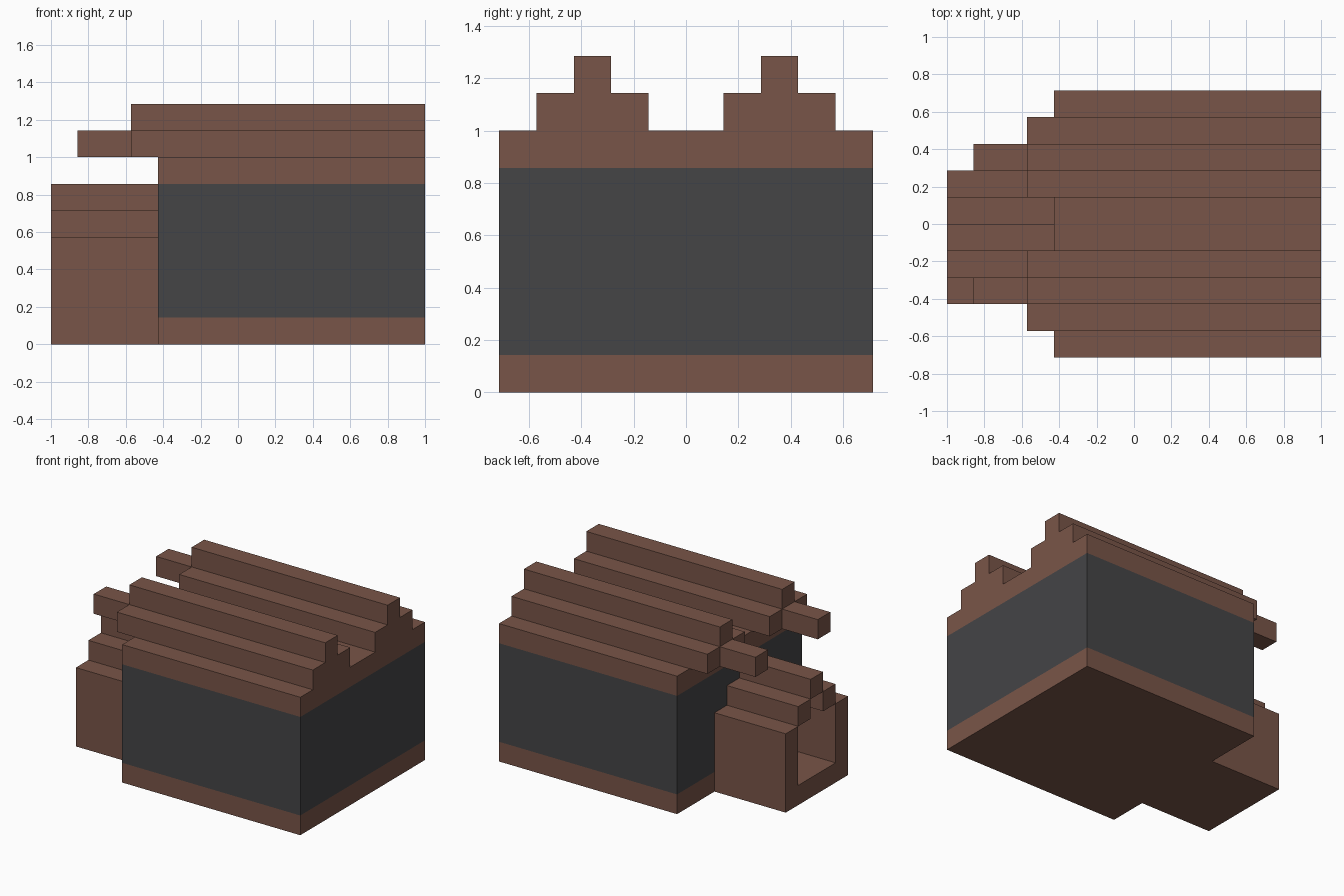
import bpy

cube = bpy.data.objects.get("Cube")
if cube:
    bpy.data.objects.remove(cube, do_unlink=True)

U = 1 / 7  # one block


def material(name, rgb):
    m = bpy.data.materials.new(name)
    m.use_nodes = True
    color = (*rgb, 1)
    m.diffuse_color = color
    m.node_tree.nodes["Principled BSDF"].inputs["Base Color"].default_value = color
    return m


brown = material("brown wood", (0.191, 0.091, 0.065))
gray = material("dark gray wall", (0.059, 0.059, 0.062))


def prism(name, profile, x0, x1, mat):
    """Extrude a (y, z) profile along x; all sizes are in blocks."""
    n = len(profile)
    verts = [(x * U, y * U, z * U) for x in (x0, x1) for y, z in profile]
    faces = [tuple(reversed(range(n))), tuple(range(n, 2 * n))]
    faces += [(i, (i + 1) % n, (i + 1) % n + n, i + n) for i in range(n)]
    mesh = bpy.data.meshes.new(name)
    mesh.from_pydata(verts, [], faces)
    mesh.materials.append(mat)
    obj = bpy.data.objects.new(name, mesh)
    bpy.context.collection.objects.link(obj)
    return obj


def box(name, x, y, z, mat):
    profile = [(y[0], z[0]), (y[1], z[0]), (y[1], z[1]), (y[0], z[1])]
    return prism(name, profile, *x, mat)


# House body: floor, walls and ceiling slab
house_x, house_y = (-3, 7), (-5, 5)
box("house_floor", house_x, house_y, (0, 1), brown)
box("house_walls", house_x, house_y, (1, 6), gray)
box("house_ceiling", house_x, house_y, (6, 7), brown)

# Twin stepped roofs, each with a projecting ridge beam
for side, c in (("front", -2.5), ("back", 2.5)):
    steps = [(c - 1.5, 7), (c + 1.5, 7), (c + 1.5, 8), (c + 0.5, 8),
             (c + 0.5, 9), (c - 0.5, 9), (c - 0.5, 8), (c - 1.5, 8)]
    prism(side + "_roof", steps, -4, 7, brown)
    box(side + "_ridge_beam", (-6, -4), (c - 0.5, c + 0.5), (7, 8), brown)

# Entrance tunnel: floor, walls and stepped roof blocks
porch_x, c = (-7, -3), -0.5
box("porch_floor", porch_x, (c - 2.5, c + 2.5), (0, 1), brown)
for side, s in (("front", -1), ("back", 1)):
    box(side + "_porch_wall", porch_x, sorted((c + 1.5 * s, c + 2.5 * s)), (1, 4), brown)
    box(side + "_porch_eave", porch_x, sorted((c + 0.5 * s, c + 1.5 * s)), (4, 5), brown)
box("porch_ridge", porch_x, (c - 0.5, c + 0.5), (5, 6), brown)
